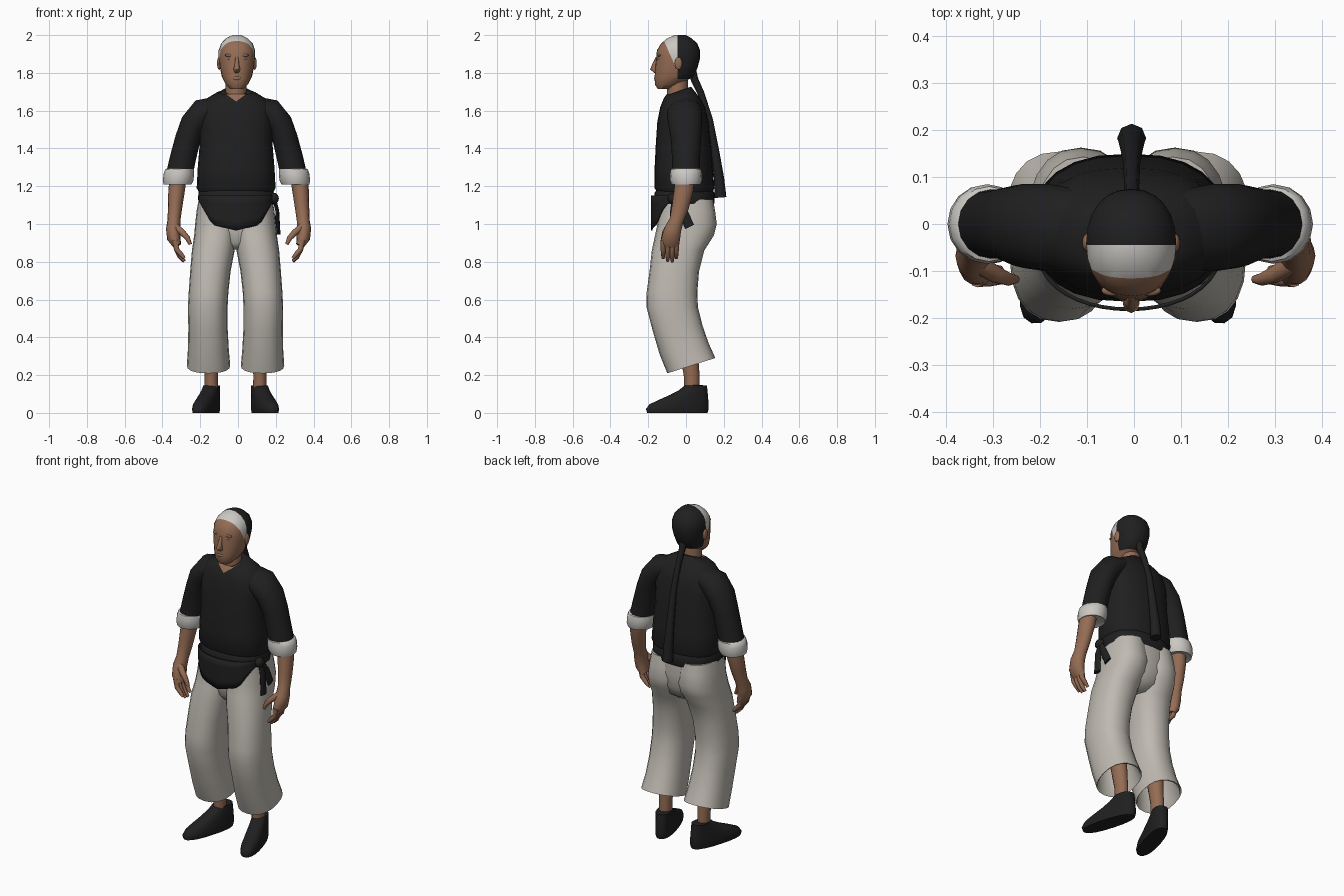
import bpy, bmesh, math
from mathutils import Vector

C = -0.01  # mirror line of the body


def material(name, rgb):
    m = bpy.data.materials.new(name)
    m.diffuse_color = (*rgb, 1)
    return m


SKIN = material("skin brown", (0.30, 0.15, 0.088))
BLACK = material("black cloth", (0.014, 0.014, 0.015))
PANTS = material("off white cloth", (0.52, 0.49, 0.44))
LIGHT = material("pale grey", (0.60, 0.58, 0.55))


def finish(name, bm, mats, angle=50):
    bmesh.ops.recalc_face_normals(bm, faces=bm.faces)
    me = bpy.data.meshes.new(name)
    bm.to_mesh(me)
    bm.free()
    ob = bpy.data.objects.new(name, me)
    bpy.context.collection.objects.link(ob)
    for m in mats:
        me.materials.append(m)
    bpy.ops.object.select_all(action='DESELECT')
    ob.select_set(True)
    bpy.context.view_layer.objects.active = ob
    bpy.ops.object.shade_smooth_by_angle(angle=math.radians(angle))
    return ob


def spow(v, p):
    return math.copysign(abs(v) ** (2 / p), v)


def loft(name, secs, mats, n=16, p=2.0, s=1, c=C, follow=False, turn=0, cuts=(), rule=None):
    """Skin rings (x, y, z, rx, ry, slope). Rings lie flat, or follow the path.
    turn yaws the part about its last ring; cuts and rule colour the faces."""
    bm = bmesh.new()
    pts = [Vector(q[:3]) for q in secs]
    rings = []
    for i, q in enumerate(secs):
        u, v = Vector((1, 0, 0)), Vector((0, 1, 0))
        if follow:
            t = (pts[min(i + 1, len(pts) - 1)] - pts[max(i - 1, 0)]).normalized()
            u = (u - t * u.dot(t)).normalized()
            v = t.cross(u)
        slope = q[5] if len(q) > 5 else 0
        ring = []
        for k in range(n):
            a = 2 * math.pi * k / n
            d = u * q[3] * spow(math.cos(a), p) + v * q[4] * spow(math.sin(a), p)
            w = pts[i] + d
            w.z += slope * d.y
            if turn:
                o = w - pts[-1]
                w.x = pts[-1].x + o.x * math.cos(turn) - o.y * math.sin(turn)
                w.y = pts[-1].y + o.x * math.sin(turn) + o.y * math.cos(turn)
            ring.append(bm.verts.new((c + s * w.x, w.y, w.z)))
        rings.append(ring)
    for a, b in zip(rings, rings[1:]):
        for k in range(n):
            j = (k + 1) % n
            bm.faces.new((a[k], a[j], b[j], b[k]))
    bm.faces.new(rings[0])
    bm.faces.new(rings[-1])
    for co, no in cuts:
        bmesh.ops.bisect_plane(bm, geom=bm.verts[:] + bm.edges[:] + bm.faces[:],
                               plane_co=co, plane_no=no, dist=1e-5)
    if rule:
        for f in bm.faces:
            f.material_index = rule(f.calc_center_median())
    return finish(name, bm, mats)


def ball(name, loc, size, mat):
    bm = bmesh.new()
    bmesh.ops.create_uvsphere(bm, u_segments=12, v_segments=8, radius=1)
    for v in bm.verts:
        v.co = Vector(loc) + Vector([a * b for a, b in zip(v.co, size)])
    return finish(name, bm, [mat])


# Head: skin face, shaved pale forehead, black hair behind
def head_rule(q):
    if q.y > -0.045 and q.z > 1.768:
        return 2
    if q.z > 1.79 and (q.y + 0.11) + 0.44 * (q.z - 1.955) > 0:
        return 1
    return 0


head = [(1.715, -.15, -.08, .035), (1.74, -.165, -.03, .06), (1.78, -.166, .04, .08),
        (1.83, -.163, .062, .09), (1.88, -.158, .075, .096), (1.92, -.154, .074, .096),
        (1.955, -.132, .06, .084), (1.983, -.1, .03, .058), (2.0, -.06, 0, .022)]
loft("head", [(0, (f + b) / 2, z, r, (b - f) / 2) for z, f, b, r in head], [SKIN, LIGHT, BLACK],
     n=24, p=2.2, c=-.006, rule=head_rule,
     cuts=[((0, -.045, 0), (0, 1, 0)), ((0, -.11, 1.955), (0, 1, .44)), ((0, 0, 1.768), (0, 0, 1))])
loft("nose", [(0, -.152, 1.885, .008, .008), (0, -.165, 1.85, .011, .012),
              (0, -.170, 1.818, .018, .02), (0, -.158, 1.80, .012, .01)], [SKIN], n=8, c=-.006)
ball("lips", (-.006, -.157, 1.772), (.026, .012, .012), SKIN)
loft("neck", [(0, -.04, 1.60, .065, .06), (0, -.045, 1.69, .055, .055),
              (0, -.045, 1.78, .055, .055)], [SKIN])
for s in (-1, 1):
    ball("ear", (-.006 + s * .094, -.04, 1.85), (.011, .02, .034), SKIN)
    ball("eye", (-.006 + s * .038, -.146, 1.876), (.016, .006, .005), LIGHT)
    ball("brow", (-.006 + s * .038, -.142, 1.893), (.026, .012, .008), SKIN)

# Ponytail hanging down the back
loft("ponytail", [(0, .03, 1.83, .03, .02), (0, .045, 1.765, .018, .02), (0, .08, 1.69, .016, .018),
                  (0, .125, 1.55, .018, .018), (0, .155, 1.38, .023, .022),
                  (0, .175, 1.24, .028, .027), (0, .183, 1.14, .031, .031)],
     [BLACK], n=8, c=-.005, follow=True)

# Shirt body with a skin V at the neck
loft("shirt", [(0, -.005, 1.165, .195, .145), (0, -.008, 1.19, .209, .158),
               (0, -.012, 1.30, .203, .154), (0, -.014, 1.42, .193, .146),
               (0, -.016, 1.54, .195, .136), (0, -.018, 1.62, .188, .118),
               (0, -.022, 1.665, .155, .096), (0, -.028, 1.695, .105, .074, .1),
               (0, -.035, 1.705, .066, .062, .35)],
     [BLACK, SKIN], n=24, p=2.4,
     cuts=[((C, 0, 1.648), (.75, 0, -1)), ((C, 0, 1.648), (-.75, 0, -1))],
     rule=lambda q: int(q.y < -.06 and q.z - 1.648 > .75 * abs(q.x - C)))

# Sash round the waist with knot and tails
loft("sash", [(0, -.008, 1.095, .192, .150), (0, -.008, 1.11, .2, .158),
              (0, -.008, 1.165, .2, .158), (0, -.008, 1.18, .19, .148)], [BLACK], n=24, p=2.4)
ball("sash_knot", (.192, -.065, 1.135), (.024, .032, .03), BLACK)
for ex, ey, ez in ((.215, -.06, .945), (.205, .02, .985)):
    loft("sash_tail", [(.19, -.06, 1.14, .010, .014), (.208, (ey - .06) / 2, 1.07, .010, .024),
                       (ex, ey, ez, .010, .026)], [BLACK], n=8, c=0, follow=True)

# Apron flap curving over the belly
bm = bmesh.new()
grid = []
for i in range(21):
    a = math.radians(-84 + 8.4 * i)
    t = abs(math.sin(a))
    low = .965 + .05 * t if t < .62 else .996 + (t - .62) * .36
    y = -.012 - .174 * math.cos(a) ** .7
    grid.append([bm.verts.new((C + .203 * math.sin(a), y, 1.15 + (low - 1.15) * k / 4)) for k in range(5)])
for a, b in zip(grid, grid[1:]):
    for k in range(4):
        bm.faces.new((a[k], b[k], b[k + 1], a[k + 1]))
flap = finish("apron_flap", bm, [BLACK])
flap.modifiers.new("thickness", 'SOLIDIFY').thickness = .008

# Trouser seat
loft("trouser_seat", [(0, -.02, .865, .05, .08), (0, -.01, .90, .12, .12), (0, 0, .96, .175, .138),
                      (0, .002, 1.04, .196, .146), (0, 0, 1.14, .192, .142)], [PANTS], n=24, p=2.3)

for s in (-1, 1):
    # Trouser leg, open at the slanted hem
    loft("trouser_leg", [(.142, -.02, .42, .08, .09), (.142, .026, .255, .108, .12, .3),
                         (.143, .028, .25, .115, .127, .32), (.144, -.01, .34, .108, .13, .22),
                         (.146, -.045, .45, .104, .132, .1), (.147, -.073, .56, .105, .136),
                         (.143, -.074, .64, .105, .134), (.133, -.062, .75, .107, .131),
                         (.118, -.042, .86, .113, .139), (.105, -.008, .94, .114, .156),
                         (.1, .006, 1.0, .114, .157), (.098, .004, 1.07, .108, .15),
                         (.095, 0, 1.13, .1, .143)], [PANTS], n=20, p=2.3, s=s, c=-.013)
    # Ankle and shoe
    loft("ankle", [(.129, .03, .10, .036, .04), (.129, .03, .2, .035, .042),
                   (.132, .0, .42, .05, .055)], [SKIN], n=12, s=s, c=-.013)
    shoe = [(0, -.072, .262, .05), (.02, -.078, .268, .053), (.045, -.078, .25, .052),
            (.07, -.076, .195, .049), (.095, -.073, .135, .046), (.12, -.07, .085, .043),
            (.145, -.066, .052, .041)]
    pivot = .045
    loft("shoe", [(.129, pivot - (f + b) / 2, z, w, (f - b) / 2) for z, b, f, w in shoe]
         + [(.129, pivot, .147, .03, .035)],
         [BLACK], n=20, p=2.4, s=s, c=-.013, turn=.29)
    # Sleeve and rolled cuff
    loft("sleeve", [(.10, -.012, 1.615, .06, .085), (.175, -.008, 1.592, .075, .094),
                    (.228, -.004, 1.53, .07, .09), (.258, 0, 1.45, .067, .08),
                    (.283, 0, 1.35, .069, .074), (.303, 0, 1.26, .07, .074)],
         [BLACK], s=s, c=-.008, follow=True)
    loft("cuff", [(.299, 0, 1.296, .062, .068), (.301, 0, 1.29, .076, .08), (.305, 0, 1.265, .081, .085),
                  (.309, 0, 1.23, .081, .084), (.312, 0, 1.208, .073, .076), (.310, 0, 1.215, .055, .058)],
         [LIGHT], s=s, c=-.008)
    # Forearm and hand
    loft("forearm", [(.315, .0, 1.28, .045, .052), (.328, -.012, 1.18, .044, .052),
                     (.336, -.03, 1.09, .038, .046), (.342, -.05, 1.02, .034, .038),
                     (.346, -.068, .975, .038, .045), (.343, -.08, .925, .036, .05),
                     (.325, -.084, .885, .022, .048)], [SKIN], n=14, s=s, c=.003, follow=True)
    for y, tip in ((-.121, .815), (-.097, .80), (-.073, .797), (-.051, .815)):
        loft("finger", [(.338, y, .915, .015, .014), (.328, y, .865, .014, .013),
                        (.308, y, tip + .028, .013, .012), (.287, y, tip + .004, .008, .008)],
             [SKIN], n=8, s=s, c=.003, follow=True)
    loft("thumb", [(.335, -.085, .985, .02, .022), (.298, -.108, .955, .018, .019),
                   (.27, -.118, .925, .014, .014), (.255, -.118, .892, .009, .009)],
         [SKIN], n=8, s=s, c=.003, follow=True)
